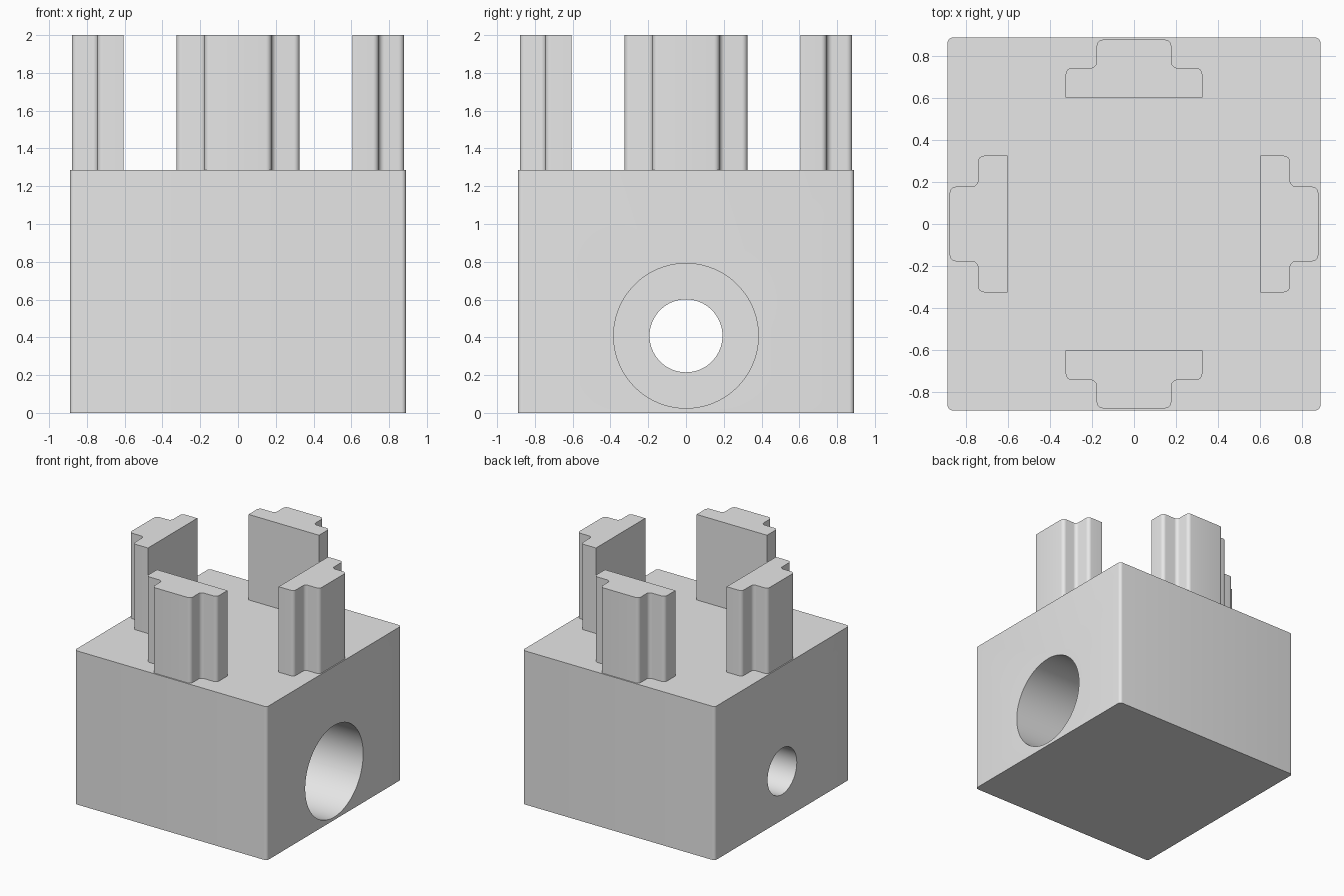
import bpy
import bmesh
import math
from mathutils import Matrix

cube = bpy.data.objects.get("Cube")
if cube:
    bpy.data.objects.remove(cube, do_unlink=True)

HALF, DECK, TOP = 0.89, 1.285, 2.0
BORE_Z = 0.408

grey = bpy.data.materials.new("plain_grey")
grey.use_nodes = True
colour = (0.8, 0.8, 0.8, 1)
grey.diffuse_color = colour
grey.node_tree.nodes["Principled BSDF"].inputs["Base Color"].default_value = colour


def prism(name, outline, z0, z1, radius, rounded, angle=0):
    """Extrude an outline upwards and round the chosen vertical edges."""
    bm = bmesh.new()
    base = bm.faces.new([bm.verts.new((x, y, z0)) for x, y in outline])
    grown = bmesh.ops.extrude_face_region(bm, geom=[base])["geom"]
    for v in grown:
        if isinstance(v, bmesh.types.BMVert):
            v.co.z = z1
    edges = [e for e in bm.edges
             if abs(e.verts[0].co.z - e.verts[1].co.z) > 0.1 and rounded(e.verts[0].co)]
    bmesh.ops.bevel(bm, geom=edges, offset=radius, segments=6, profile=0.5, affect='EDGES')
    bmesh.ops.recalc_face_normals(bm, faces=bm.faces)
    bmesh.ops.rotate(bm, verts=bm.verts, matrix=Matrix.Rotation(angle, 3, 'Z'))
    mesh = bpy.data.meshes.new(name)
    bm.to_mesh(mesh)
    bm.free()
    mesh.materials.append(grey)
    obj = bpy.data.objects.new(name, mesh)
    bpy.context.collection.objects.link(obj)
    return obj


def bore(block, radius, x0, x1):
    """Cut a round hole along x through the block."""
    bpy.ops.mesh.primitive_cylinder_add(
        vertices=96, radius=radius, depth=x1 - x0,
        location=((x0 + x1) / 2, 0, BORE_Z), rotation=(0, math.pi / 2, 0))
    cutter = bpy.context.object
    cutter.hide_render = True
    cutter.data.materials.append(grey)
    mod = block.modifiers.new("bore", 'BOOLEAN')
    mod.operation, mod.solver, mod.object = 'DIFFERENCE', 'EXACT', cutter
    bpy.context.view_layer.objects.active = block
    bpy.ops.object.modifier_apply(modifier=mod.name)
    bpy.data.objects.remove(cutter, do_unlink=True)


# Block with a stepped hole, wide on the +x side
square = [(-HALF, -HALF), (HALF, -HALF), (HALF, HALF), (-HALF, HALF)]
block = prism("base_block", square, 0, DECK, 0.025, lambda co: True)
bore(block, 0.193, -1.2, 1.2)
bore(block, 0.383, -0.1, 1.2)

# Four stepped prongs, flat side towards the middle
side = [(0.326, -0.605), (0.326, -0.745), (0.178, -0.745), (0.178, -0.88)]
outline = side + [(-x, y) for x, y in reversed(side)]
prongs = [prism(name, outline, DECK, TOP, 0.03, lambda co: co.y < -0.7, i * math.pi / 2)
          for i, name in enumerate(["front_prong", "left_prong", "back_prong", "right_prong"])]

# Smooth the rounded faces, keep the corners sharp
bpy.ops.object.select_all(action='DESELECT')
for obj in [block] + prongs:
    obj.select_set(True)
bpy.context.view_layer.objects.active = block
bpy.ops.object.shade_smooth_by_angle(angle=math.radians(30))
